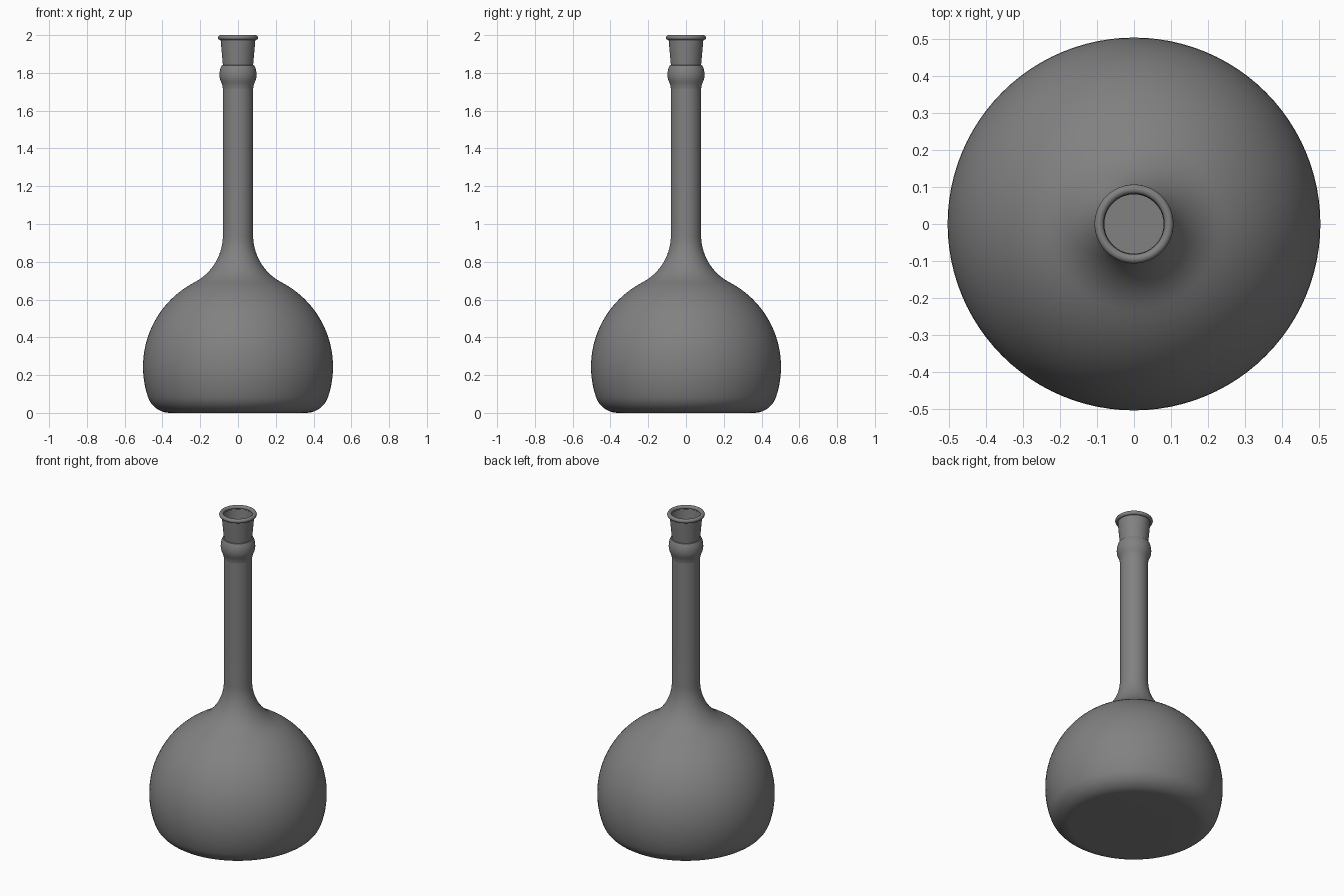
import bpy, bmesh
from math import radians, degrees, atan2, cos, sin, pi

cube = bpy.data.objects.get("Cube")
if cube:
    bpy.data.objects.remove(cube, do_unlink=True)

SEGMENTS = 96
grey = bpy.data.materials.new("smoky_grey")
grey.use_nodes = True
colour = (0.22, 0.22, 0.22, 1)
grey.diffuse_color = colour
grey.node_tree.nodes["Principled BSDF"].inputs["Base Color"].default_value = colour


def arc(r, z, radius, start, end, steps):
    """Profile points along a circular arc, angles in degrees."""
    angles = [radians(start + (end - start) * i / steps) for i in range(steps + 1)]
    return [(r + radius * cos(a), z + radius * sin(a)) for a in angles]


def lathe(name, profile, sharp=40):
    """Turn a (radius, height) profile, listed bottom to top, around z."""
    bm = bmesh.new()
    verts = [bm.verts.new((r, 0, z)) for r, z in profile]
    edges = [bm.edges.new(pair) for pair in zip(verts, verts[1:])]
    bmesh.ops.spin(bm, geom=verts + edges, cent=(0, 0, 0), axis=(0, 0, 1),
                   angle=2 * pi, steps=SEGMENTS, use_duplicate=False)
    bmesh.ops.remove_doubles(bm, verts=bm.verts[:], dist=0.0002)
    bm.normal_update()
    # Make the outer wall face outwards
    outer = max(bm.faces, key=lambda f: f.calc_center_median().xy.length)
    if outer.normal.dot(outer.calc_center_median()) < 0:
        bmesh.ops.reverse_faces(bm, faces=bm.faces[:])
    mesh = bpy.data.meshes.new(name)
    bm.to_mesh(mesh)
    bm.free()
    mesh.materials.append(grey)
    obj = bpy.data.objects.new(name, mesh)
    bpy.context.collection.objects.link(obj)
    bpy.ops.object.select_all(action='DESELECT')
    obj.select_set(True)
    bpy.context.view_layer.objects.active = obj
    bpy.ops.object.shade_smooth_by_angle(angle=radians(sharp))
    return obj


# Bowl: flat base, rounded foot, sphere, then a tangent flare into the neck
bowl_r, bowl_z = 0.503, 0.244
foot_r, foot_round = 0.36, 0.123
neck_r, flare_z, flare_round = 0.08, 0.94, 0.281
foot_angle = degrees(atan2(foot_round - bowl_z, foot_r))
flare_angle = degrees(atan2(flare_z - bowl_z, neck_r + flare_round))
bowl = [(0, 0), (foot_r / 2, 0)]
bowl += arc(foot_r, foot_round, foot_round, -90, foot_angle, 10)
bowl += arc(0, bowl_z, bowl_r, foot_angle, flare_angle, 24)[1:]
bowl += arc(neck_r + flare_round, flare_z, flare_round,
            180 + flare_angle, 180, 14)[1:]
bowl += [(neck_r, 1.2), (neck_r, 1.5), (neck_r, 1.715)]
lathe("bowl_and_neck", bowl)

# Swollen collar near the top of the neck
lathe("neck_collar", [(0.08, 1.715), (0.082, 1.731), (0.087, 1.746), (0.093, 1.76),
                      (0.097, 1.775), (0.098, 1.79), (0.097, 1.806),
                      (0.093, 1.824), (0.086, 1.84), (0.08, 1.841)])

# Flared mouth
lathe("mouth", [(0.08, 1.841), (0.0845, 1.89), (0.089, 1.94), (0.092, 1.978)])

# Rounded lip bead, open in the middle
lip = [(0.094 + (r - 0.094), z) for r, z in arc(0.094, 1.987, 0.0125, -110, 200, 18)]
lathe("lip", lip, 60)
